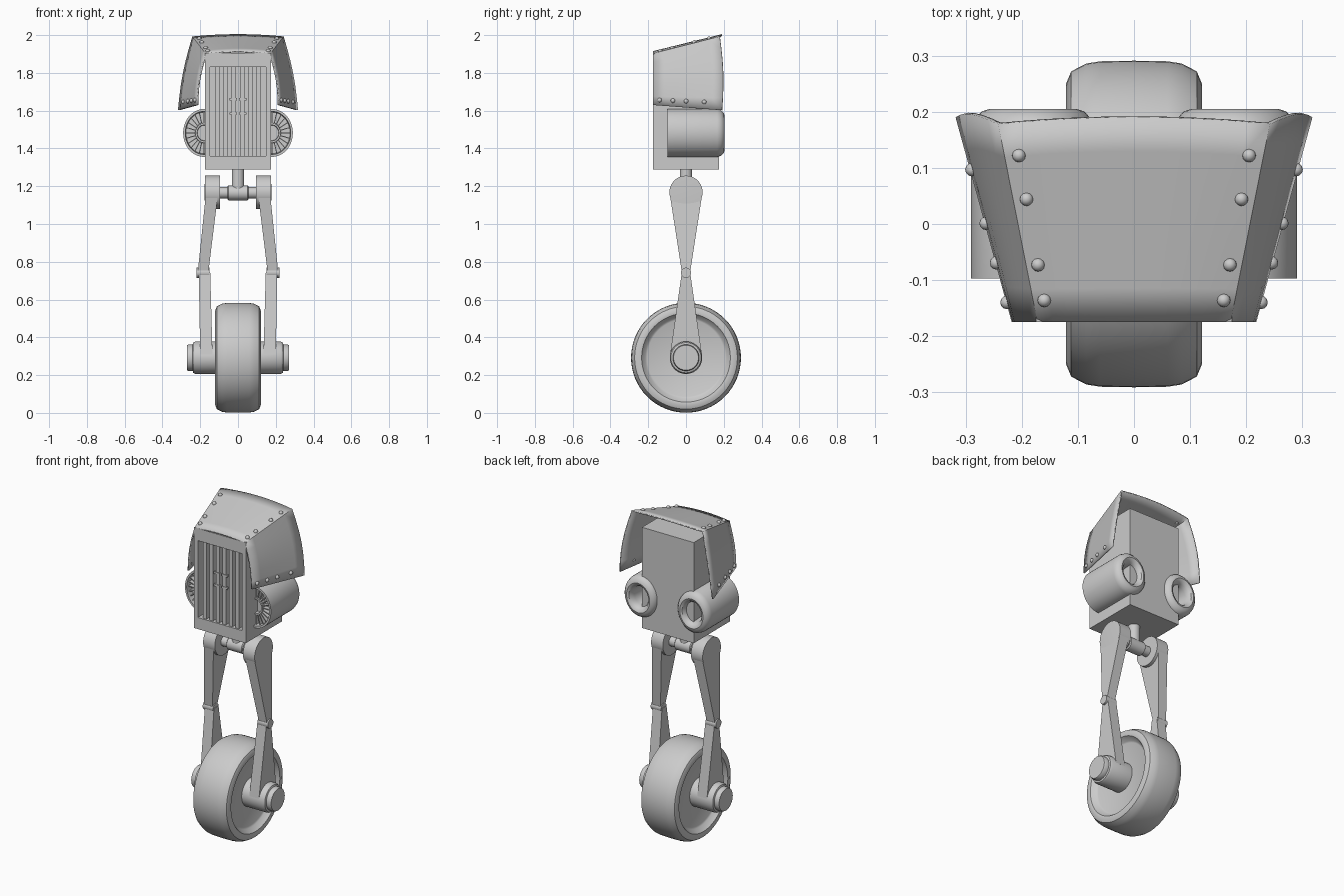
import bpy, bmesh
from math import sin, cos, pi
from mathutils import Vector, Matrix

if "Cube" in bpy.data.objects:
    bpy.data.objects.remove(bpy.data.objects["Cube"])


def finish(bm, name, smooth=True, angle=35):
    bmesh.ops.remove_doubles(bm, verts=bm.verts, dist=1e-5)
    bmesh.ops.recalc_face_normals(bm, faces=bm.faces)
    me = bpy.data.meshes.new(name)
    bm.to_mesh(me)
    bm.free()
    ob = bpy.data.objects.new(name, me)
    bpy.context.collection.objects.link(ob)
    if smooth:
        bpy.ops.object.select_all(action='DESELECT')
        ob.select_set(True)
        bpy.context.view_layer.objects.active = ob
        bpy.ops.object.shade_smooth_by_angle(angle=angle * pi / 180)
    return ob


def lathe(name, profile, axis, centre, n=40, scale=(1, 1)):
    """Revolve (radius, along) points around the x, y or z axis."""
    bm = bmesh.new()
    rows = []
    for r, a in profile:
        row = []
        for i in range(n):
            u, v = r * cos(2 * pi * i / n) * scale[0], r * sin(2 * pi * i / n) * scale[1]
            p = {'x': (a, u, v), 'y': (u, a, v), 'z': (u, v, a)}[axis]
            row.append(bm.verts.new(Vector(p) + Vector(centre)))
        rows.append(row)
    for A, B in zip(rows, rows[1:]):
        for i in range(n):
            j = (i + 1) % n
            bm.faces.new((A[i], A[j], B[j], B[i]))
    return finish(bm, name)


def rod(name, r, a, b, axis, centre, n=32):
    return lathe(name, [(0, a), (r, a), (r, b), (0, b)], axis, centre, n)


def add_box(bm, centre, size, rot=Matrix()):
    m = Matrix.Translation(centre) @ rot @ Matrix.Diagonal((*size, 1))
    return bmesh.ops.create_cube(bm, size=1, matrix=m)


def taper(name, top, bottom):
    """Tapered bar; each end is (z, x0, x1, half depth)."""
    bm = bmesh.new()
    ends = []
    for z, x0, x1, w in (top, bottom):
        ends.append([bm.verts.new(p) for p in
                     ((x0, -w, z), (x1, -w, z), (x1, w, z), (x0, w, z))])
        bm.faces.new(ends[-1])
    A, B = ends
    for i in range(4):
        j = (i + 1) % 4
        bm.faces.new((A[i], A[j], B[j], B[i]))
    return finish(bm, name, False)


# Body box with recessed grille opening
bm = bmesh.new()
add_box(bm, (0, 0, 1.597), (0.35, 0.35, 0.615))
bm.faces.ensure_lookup_table()
front = min(bm.faces, key=lambda f: f.calc_center_median().y)
bmesh.ops.inset_region(bm, faces=[front], thickness=0.036)
for v in front.verts:
    v.co.z = 1.36 if v.co.z < 1.6 else 1.83
floor = bmesh.ops.extrude_face_region(bm, geom=[front])
bmesh.ops.translate(bm, vec=(0, 0.05, 0),
                    verts=[g for g in floor['geom'] if isinstance(g, bmesh.types.BMVert)])
bmesh.ops.delete(bm, geom=[front], context='FACES')
finish(bm, "body_box", False)

# Grille slats and small cross pins
bm = bmesh.new()
for i in range(6):
    add_box(bm, (-0.11 + i * 0.044, -0.148, 1.595), (0.024, 0.035, 0.47))
for z in (1.585, 1.66):
    for x in (-0.026, 0.026):
        add_box(bm, (x, -0.163, z), (0.04, 0.012, 0.012))
finish(bm, "grille_slats", False)


# Folded armour hood: t runs front to back, k across from -1 to 1
def hood_point(t, k):
    y = -0.175 + 0.365 * t
    top_x, top_z = 0.172 + 0.07 * t, 1.903 + 0.09 * t
    low_x, low_z = 0.218 + 0.1 * t, 1.63 - 0.027 * t
    s, a = (1 if k >= 0 else -1), abs(k)
    if a <= 0.5:
        u = a / 0.5
        x, z = top_x * u, top_z + 0.012 * (1 - u * u)
        y -= 0.012 * t * u * u
    else:
        u = (a - 0.5) / 0.5
        x = top_x + (low_x - top_x) * u + 0.012 * sin(pi * u)
        z = top_z + (low_z - top_z) * u
        y += t * (-0.012 * (1 - u) + 0.012 * sin(pi * u))
    return Vector((s * x, y, z))


bm = bmesh.new()
N, M = 6, 24
grid = [[bm.verts.new(hood_point(i / N, -1 + 2 * j / M)) for j in range(M + 1)]
        for i in range(N + 1)]
for i in range(N):
    for j in range(M):
        bm.faces.new((grid[i][j], grid[i][j + 1], grid[i + 1][j + 1], grid[i + 1][j]))
hood = finish(bm, "armour_hood")
mod = hood.modifiers.new("thickness", 'SOLIDIFY')
mod.thickness = 0.008

# Hood rivets
bm = bmesh.new()
for s in (-1, 1):
    spots = [hood_point((y + 0.175) / 0.365, s * 0.445) for y in (-0.135, -0.07, 0.05, 0.13)]
    spots += [hood_point((y + 0.175) / 0.365, s * 0.95) for y in (-0.14, -0.07, 0, 0.095)]
    for p in spots:
        bmesh.ops.create_uvsphere(bm, u_segments=12, v_segments=8, radius=0.012,
                                  matrix=Matrix.Translation(p))
finish(bm, "hood_rivets")

# Wheel: tyre with chamfered shoulders and recessed discs
half = [(0.0, 0.085), (0.205, 0.085), (0.215, 0.09), (0.235, 0.118), (0.25, 0.121),
        (0.272, 0.112), (0.286, 0.085), (0.29, 0.06)]
tyre = [(r, -a) for r, a in half] + [(0.291, 0)] + half[::-1]
lathe("wheel", tyre, 'x', (0, 0, 0.292), 64)

# Neck and hip axle
rod("neck_post", 0.033, 1.17, 1.30, 'z', (0, 0, 0))
rod("hip_axle", 0.03, -0.13, 0.13, 'x', (0, 0, 1.165))
lathe("hip_collar", [(0, -0.055), (0.034, -0.055), (0.04, -0.05), (0.04, 0.05),
                     (0.034, 0.055), (0, 0.055)], 'x', (0, 0, 1.165))

for s, side in ((-1, "left"), (1, "right")):
    # Turbine pod with open intake and rounded rear nozzle
    pod = [(0, -0.06), (0.04, -0.06), (0.042, -0.085), (0.052, -0.085), (0.054, -0.055),
           (0.11, -0.055), (0.114, -0.097), (0.127, -0.097), (0.127, 0.165),
           (0.121, 0.185), (0.106, 0.2), (0.09, 0.205), (0.076, 0.2), (0.065, 0.185),
           (0.06, 0.165), (0.056, 0.1), (0, 0.1)]
    lathe(side + "_pod", pod, 'y', (s * 0.18, 0, 1.482), 40, (0.87, 1))
    # Intake vanes
    bm = bmesh.new()
    for i in range(24):
        rot = Matrix.Rotation(2 * pi * i / 24, 4, 'Y')
        add_box(bm, rot @ Vector((0.082, -0.067, 0)), (0.062, 0.03, 0.005), rot)
    bmesh.ops.transform(bm, verts=bm.verts, matrix=Matrix.Translation((s * 0.18, 0, 1.482))
                        @ Matrix.Diagonal((0.87, 1, 1, 1)))
    finish(bm, side + "_intake_vanes", False)

    # Hip discs
    hip = [(0, 0.095), (0.088, 0.095), (0.088, 0.174), (0, 0.178)]
    lathe(side + "_hip_disc", [(r, s * a) for r, a in hip], 'x', (0, 0, 1.168))
    # Upper leg, knee pin, lower leg
    taper(side + "_upper_leg", (1.14, s * 0.108, s * 0.172, 0.083),
          (0.745, s * 0.157, s * 0.213, 0.022))
    rod(side + "_knee_pin", 0.027, s * 0.15, s * 0.22, 'x', (0, 0, 0.742), 24)
    taper(side + "_lower_leg", (0.745, s * 0.147, s * 0.208, 0.022),
          (0.31, s * 0.135, s * 0.2, 0.084))
    # Wheel hub with stepped cap
    hub = [(0, 0.08), (0.086, 0.08), (0.086, 0.225), (0.08, 0.237), (0.07, 0.24),
           (0.07, 0.262), (0.066, 0.27), (0, 0.27)]
    lathe(side + "_wheel_hub", [(r, s * a) for r, a in hub], 'x', (0, 0, 0.292))
